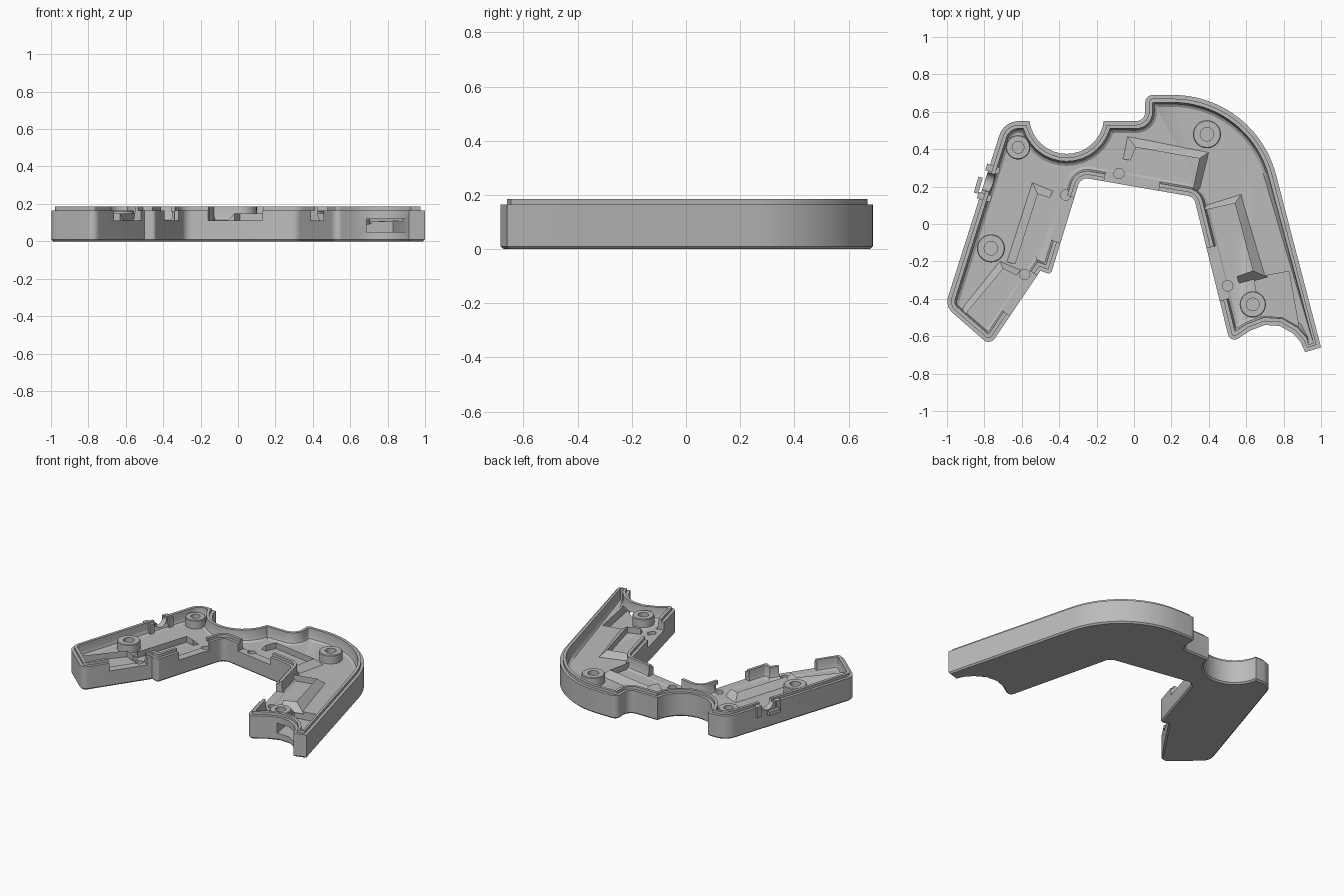
import bpy, bmesh, math
from mathutils import Vector, Matrix

if "Cube" in bpy.data.objects:
    bpy.data.objects.remove(bpy.data.objects["Cube"])

grey = bpy.data.materials.new("plain grey")
grey.use_nodes = True
COLOUR = (0.5, 0.5, 0.5, 1)
grey.diffuse_color = COLOUR
grey.node_tree.nodes["Principled BSDF"].inputs["Base Color"].default_value = COLOUR
FLOOR = 0.105


def finish(name, bm):
    bmesh.ops.recalc_face_normals(bm, faces=bm.faces)
    mesh = bpy.data.meshes.new(name)
    bm.to_mesh(mesh)
    bm.free()
    mesh.materials.append(grey)
    ob = bpy.data.objects.new(name, mesh)
    bpy.context.collection.objects.link(ob)
    return ob


def smooth(ob):
    bpy.ops.object.select_all(action="DESELECT")
    ob.select_set(True)
    bpy.context.view_layer.objects.active = ob
    bpy.ops.object.shade_smooth_by_angle(angle=math.radians(30))


def loft(name, rings):
    """Skin matching rings of points and cap both ends."""
    bm = bmesh.new()
    loops = [[bm.verts.new(p) for p in ring] for ring in rings]
    n = len(loops[0])
    for a, b in zip(loops, loops[1:]):
        for i in range(n):
            j = (i + 1) % n
            bm.faces.new((a[i], a[j], b[j], b[i]))
    bm.faces.new(loops[0])
    bm.faces.new(loops[-1])
    return finish(name, bm)


# Outline corners, counter-clockwise: x, y, corner radius, largest inset
outline = [(-0.77, -0.65, 0.04), (-0.50, -0.25, 0), (-0.445, -0.27, 0.02),
           (-0.285, 0.25, 0.05), (0.32, 0.145, 0.05), (0.515, -0.64, 0.035),
           (0.62, -0.57, 0), (0.70, -0.54, 0), (0.78, -0.545, 0),
           (0.85, -0.585, 0), (0.89, -0.63, 0, 0.045), (0.915, -0.685, 0, 0.034),
           (1.0, -0.66, 0, 0.034), (0.648, 0.69, 0.57), (0.06, 0.69, 0.04),
           (0.06, 0.55, 0.05)]
for k in range(17):
    a = math.radians(-7 - 166 * k / 16)
    outline.append((-0.36 + 0.2 * math.cos(a), 0.575 + 0.2 * math.sin(a), 0))
outline += [(-0.696, 0.55, 0.11), (-1.01, -0.44, 0.08)]


def ring(inset, z):
    """Outline moved inwards, with its corners rounded."""
    flat = [Vector(c[:2]) for c in outline]
    n = len(flat)
    pts = []
    for i, c in enumerate(outline):
        d0 = (flat[i] - flat[i - 1]).normalized()
        d1 = (flat[(i + 1) % n] - flat[i]).normalized()
        n0, n1 = Vector((-d0.y, d0.x)), Vector((-d1.y, d1.x))
        d = min(inset, c[3]) if len(c) > 3 else inset
        p = flat[i] + (n0 + n1) * d / (1 + n0.dot(n1))
        if not c[2]:
            pts.append(p)
            continue
        turn = math.atan2(d0.x * d1.y - d0.y * d1.x, d0.dot(d1))
        r = max(c[2] - math.copysign(d, turn), 0.006)
        start = p - d0 * r * math.tan(abs(turn) / 2)
        arm = n0 * math.copysign(r, turn)
        steps = 24 if c[2] > 0.3 else 8
        for k in range(steps + 1):
            a = turn * k / steps
            spoke = Vector((arm.x * math.cos(a) - arm.y * math.sin(a),
                            arm.x * math.sin(a) + arm.y * math.cos(a)))
            pts.append(start + arm - spoke)
    return [(p.x, p.y, z) for p in pts]


# Shell: chamfered base, outer wall, stepped lip, inner wall, coved floor
profile = [(0.01, 0), (0, 0.01), (0, 0.165), (0.02, 0.165), (0.02, 0.185), (0.04, 0.185),
           (0.042, 0.135), (0.049, 0.115), (0.064, FLOOR)]
shell = loft("housing_shell", [ring(d, z) for d, z in profile])


def cut(cutter):
    mod = shell.modifiers.new("cut", "BOOLEAN")
    mod.operation = "DIFFERENCE"
    mod.solver = "EXACT"
    mod.use_self = True
    mod.object = cutter
    bpy.context.view_layer.objects.active = shell
    bpy.ops.object.modifier_apply(modifier=mod.name)
    bpy.data.objects.remove(cutter)


def bar(name, a, b, half, z0, z1):
    """Upright box running from a to b."""
    a, b = Vector(a), Vector(b)
    d = (b - a).normalized() * half
    s = Vector((-d.y, d.x))
    base = [a - s, b - s, b + s, a + s]
    return loft(name, [[(p.x, p.y, z) for p in base] for z in (z0, z1)])


def cylinder(name, matrix, radius, depth):
    bm = bmesh.new()
    bmesh.ops.create_cone(bm, cap_ends=True, segments=32, radius1=radius,
                          radius2=radius, depth=depth, matrix=matrix)
    return finish(name, bm)


# Openings along the inner wall
for a, b in [((-0.665, -0.49), (-0.52, -0.275)), ((-0.395, -0.10), (-0.32, 0.14)),
             ((-0.16, 0.23), (0.13, 0.178)), ((0.388, -0.13), (0.458, -0.41))]:
    cut(bar("wall_opening", a, b, 0.07, 0.11, 0.3))

# Window through the end wall, leading into a sunken bay
cut(bar("end_window", (0.815, -0.72), (0.735, -0.27), 0.095, 0.05, 0.12))

# Cable notch in the outer wall
side = Matrix.Translation((-0.80, 0.23, 0.175)) @ Matrix.Rotation(
    math.radians(-17.5), 4, "Z") @ Matrix.Rotation(math.pi / 2, 4, "Y")
cut(cylinder("cable_notch", side, 0.05, 0.2))

# Small round locating holes in the floor
for x, y in [(-0.08, 0.27), (-0.365, 0.155), (-0.585, -0.27), (0.50, -0.33)]:
    cut(cylinder("locating_hole", Matrix.Translation((x, y, 0.12)), 0.028, 0.08))
smooth(shell)

# Screw bosses with blind holes
bosses = [(0.39, 0.48, 0.075), (-0.765, -0.13, 0.075), (0.635, -0.43, 0.07), (-0.62, 0.41, 0.065)]
for x, y, r in bosses:
    rings = []
    for s, z in [(1, 0.09), (1, 0.16), (0.94, 0.165), (0.48, 0.165), (0.48, 0.115)]:
        rings.append([(x + r * s * math.cos(k * math.pi / 16),
                       y + r * s * math.sin(k * math.pi / 16), z) for k in range(32)])
    smooth(loft("screw_boss", rings))

# Sloped ridges framing the pockets: outer foot line and inner crest line
ridges = {
    "middle_ridge": ([(-0.07, 0.35), (-0.045, 0.48), (0.41, 0.39), (0.35, 0.15)],
                     [(-0.02, 0.34), (0.01, 0.41), (0.35, 0.35), (0.31, 0.165)]),
    "left_ridge": ([(0.36, 0.10), (0.58, 0.17), (0.715, -0.285), (0.565, -0.325)],
                   [(0.38, 0.075), (0.54, 0.11), (0.635, -0.25), (0.55, -0.28)]),
    "right_ridge": ([(-0.43, 0.185), (-0.55, 0.235), (-0.69, -0.20)],
                    [(-0.45, 0.14), (-0.515, 0.16), (-0.635, -0.215)]),
    "tip_ridge": ([(-0.945, -0.47), (-0.72, -0.19), (-0.60, -0.24)],
                  [(-0.90, -0.48), (-0.70, -0.24), (-0.63, -0.275)]),
}
for name, (foot, crest) in ridges.items():
    loft(name, [[(*f, FLOOR - 0.01), (*c, 0.148), (*c, FLOOR - 0.01)]
                for f, c in zip(foot, crest)])

# Collar either side of the cable notch
for a, b in [((-0.835, 0.155), (-0.765, 0.133)), ((-0.79, 0.305), (-0.72, 0.283))]:
    bar("notch_collar", a, b, 0.018, 0.10, 0.175)
bar("notch_sill", (-0.845, 0.165), (-0.82, 0.25), 0.012, 0.10, 0.128)
